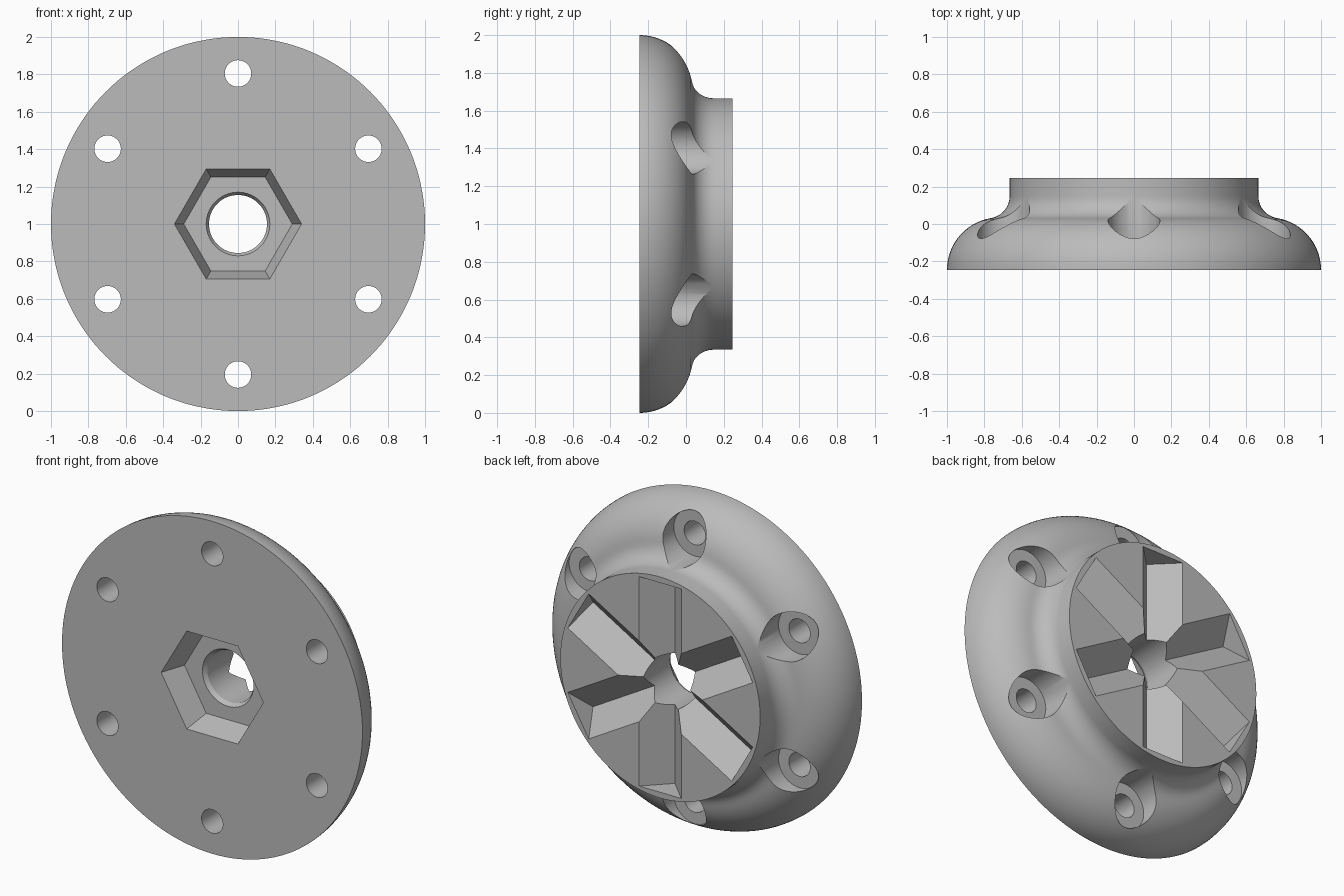
import bpy, bmesh, math
from mathutils import Matrix, Vector

cube = bpy.data.objects.get("Cube")
if cube:
    bpy.data.objects.remove(cube, do_unlink=True)

BACK, FRONT = 0.245, -0.245
CENTRE = Vector((0, 0, 1))

grey = bpy.data.materials.new("plain_grey")
grey.use_nodes = True
colour = (0.5, 0.5, 0.5, 1)
grey.diffuse_color = colour
grey.node_tree.nodes["Principled BSDF"].inputs["Base Color"].default_value = colour


def finish(bm, name):
    bmesh.ops.remove_doubles(bm, verts=bm.verts, dist=1e-5)
    bmesh.ops.recalc_face_normals(bm, faces=bm.faces)
    mesh = bpy.data.meshes.new(name)
    bm.to_mesh(mesh)
    bm.free()
    mesh.materials.append(grey)
    ob = bpy.data.objects.new(name, mesh)
    ob.location = CENTRE
    bpy.context.collection.objects.link(ob)
    return ob


def lathe(name, profile, steps):
    """Spin a closed (radius, y) profile around the y axis."""
    bm = bmesh.new()
    verts = [bm.verts.new((r, y, 0)) for r, y in profile]
    edges = [bm.edges.new((a, b)) for a, b in zip(verts, verts[1:] + verts[:1])]
    bmesh.ops.spin(bm, geom=verts + edges, cent=(0, 0, 0), axis=(0, 1, 0),
                   angle=math.tau, steps=steps, use_merge=True)
    return finish(bm, name)


def prism(name, sides, r0, y0, r1, y1, x=0, z=0):
    """Prism or frustum along y, with a corner on +x."""
    bm = bmesh.new()
    rings = []
    for r, y in ((r0, y0), (r1, y1)):
        angles = [math.tau * i / sides for i in range(sides)]
        rings.append([bm.verts.new((x + r * math.cos(a), y, z + r * math.sin(a)))
                      for a in angles])
    a, b = rings
    for i in range(sides):
        j = (i + 1) % sides
        bm.faces.new((a[i], a[j], b[j], b[i]))
    bm.faces.new(a)
    bm.faces.new(b)
    return finish(bm, name)


def vee(name, angle, reach, half, depth):
    """Triangular bar lying across the back face."""
    bm = bmesh.new()
    lift = 0.03
    section = ((-half - lift, BACK + lift), (half + lift, BACK + lift), (0, BACK - depth))
    ends = [[bm.verts.new((x, y, z)) for x, y in section] for z in (-reach, reach)]
    a, b = ends
    for i in range(3):
        j = (i + 1) % 3
        bm.faces.new((a[i], a[j], b[j], b[i]))
    bm.faces.new(a)
    bm.faces.new(b)
    bm.transform(Matrix.Rotation(angle, 4, 'Y'))
    return finish(bm, name)


def arc(cx, cy, r, start, end, n):
    for i in range(n + 1):
        t = math.radians(start + (end - start) * i / n)
        yield cx + r * math.cos(t), cy + r * math.sin(t)


# Turned body: chamfered bore, flat front, domed flange, cove, neck
profile = [(0.155, BACK), (0.155, -0.07), (0.17, -0.095), (0.17, FRONT)]
profile += arc(0.72, FRONT, 0.28, 0, 80, 16)
profile += arc(0.785, 0.15, 0.12, 260, 180, 10)
profile += [(0.665, BACK)]
body = lathe("hub_body", profile, 144)

# Hex nut pocket in the front
cutters = [prism("hex_pocket_cutter", 6, 0.35, FRONT - 0.03, 0.29, -0.095)]

# Six screw holes with counterbores
for k in range(6):
    a = math.radians(90 + 60 * k)
    x, z = 0.805 * math.cos(a), 0.805 * math.sin(a)
    cutters.append(prism("screw_hole_cutter", 32, 0.071, -0.4, 0.071, 0.4, x, z))
    cutters.append(prism("counterbore_cutter", 64, 0.139, -0.083, 0.139, 0.4, x, z))

# Three crossing vee grooves make six drive slots in the back
for k in range(3):
    cutters.append(vee("drive_slot_cutter", math.radians(60 * k), 0.63, 0.14, 0.14))

for cutter in cutters:
    cutter.hide_render = True
    mod = body.modifiers.new("cut", 'BOOLEAN')
    mod.operation = 'DIFFERENCE'
    mod.solver = 'EXACT'
    mod.object = cutter

# Bake the cuts and drop the cutters
bpy.context.view_layer.update()
depsgraph = bpy.context.evaluated_depsgraph_get()
cut_mesh = bpy.data.meshes.new_from_object(body.evaluated_get(depsgraph))
body.modifiers.clear()
body.data = cut_mesh
for cutter in cutters:
    bpy.data.objects.remove(cutter, do_unlink=True)

# Smooth curved walls, crisp edges
bpy.ops.object.select_all(action='DESELECT')
body.select_set(True)
bpy.context.view_layer.objects.active = body
bpy.ops.object.shade_smooth_by_angle(angle=math.radians(25))
